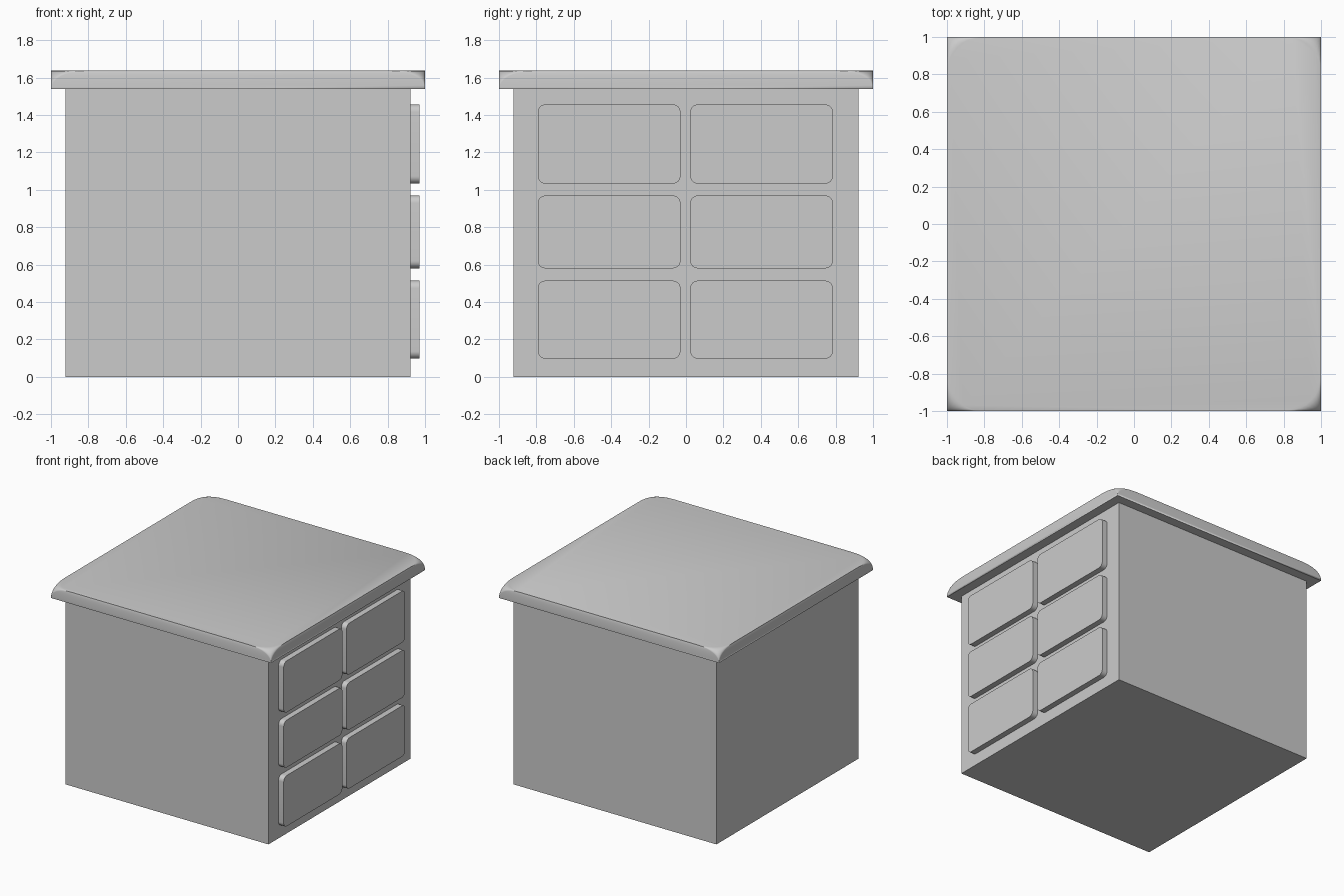
import bpy, bmesh
from math import sin, cos, pi, sqrt

if "Cube" in bpy.data.objects:
    bpy.data.objects.remove(bpy.data.objects["Cube"])

SEG = 8  # segments per rounded corner


def rounded_rect(a0, a1, b0, b1, r):
    """Counter-clockwise outline of a rounded rectangle."""
    pts = []
    corners = [(a1 - r, b1 - r), (a0 + r, b1 - r), (a0 + r, b0 + r), (a1 - r, b0 + r)]
    for k, (ca, cb) in enumerate(corners):
        for i in range(SEG + 1):
            t = (k + i / SEG) * pi / 2
            pts.append((ca + r * cos(t), cb + r * sin(t)))
    return pts


def loft(name, rings, smooth=30):
    """Skin a stack of outlines and cap both ends."""
    bm = bmesh.new()
    vr = [[bm.verts.new(p) for p in ring] for ring in rings]
    n = len(vr[0])
    for lo, hi in zip(vr, vr[1:]):
        for i in range(n):
            j = (i + 1) % n
            bm.faces.new((lo[i], lo[j], hi[j], hi[i]))
    bm.faces.new(list(reversed(vr[0])))
    bm.faces.new(vr[-1])
    bmesh.ops.remove_doubles(bm, verts=bm.verts, dist=1e-5)
    bmesh.ops.recalc_face_normals(bm, faces=bm.faces)
    me = bpy.data.meshes.new(name)
    bm.to_mesh(me)
    bm.free()
    ob = bpy.data.objects.new(name, me)
    bpy.context.collection.objects.link(ob)
    bpy.ops.object.select_all(action='DESELECT')
    ob.select_set(True)
    bpy.context.view_layer.objects.active = ob
    bpy.ops.object.shade_smooth_by_angle(angle=smooth * pi / 180)
    return ob


# Cabinet body
W, Z0, Z1 = 0.923, 1.54, 1.637
bpy.ops.mesh.primitive_cube_add(size=1, location=(0, 0, Z0 / 2))
body = bpy.context.object
body.name = "cabinet_body"
body.scale = (2 * W, 2 * W, Z0)

# Top slab: sharp square below, corners falling away to a rounded top
rings = []
for i in range(SEG + 1):
    t = sin(i / SEG * pi / 2)
    r = 0.19 * (1 - sqrt(max(0, 1 - t * t)))
    z = Z0 + (Z1 - Z0) * t
    rings.append([(x, y, z) for x, y in rounded_rect(-1, 1, -1, 1, r)])
loft("top_slab", rings)

# Drawer fronts, two columns by three rows on the +x side
rows = [(0.097, 0.514), (0.58, 0.969), (1.033, 1.456)]
for row, (z0, z1) in enumerate(rows):
    for side, (y0, y1) in (("left", (-0.792, -0.03)), ("right", (0.023, 0.785))):
        outline = rounded_rect(y0, y1, z0, z1, 0.04)
        loft(f"drawer_front_{side}_{row + 1}",
             [[(x, y, z) for y, z in outline] for x in (W - 0.005, 0.97)])
